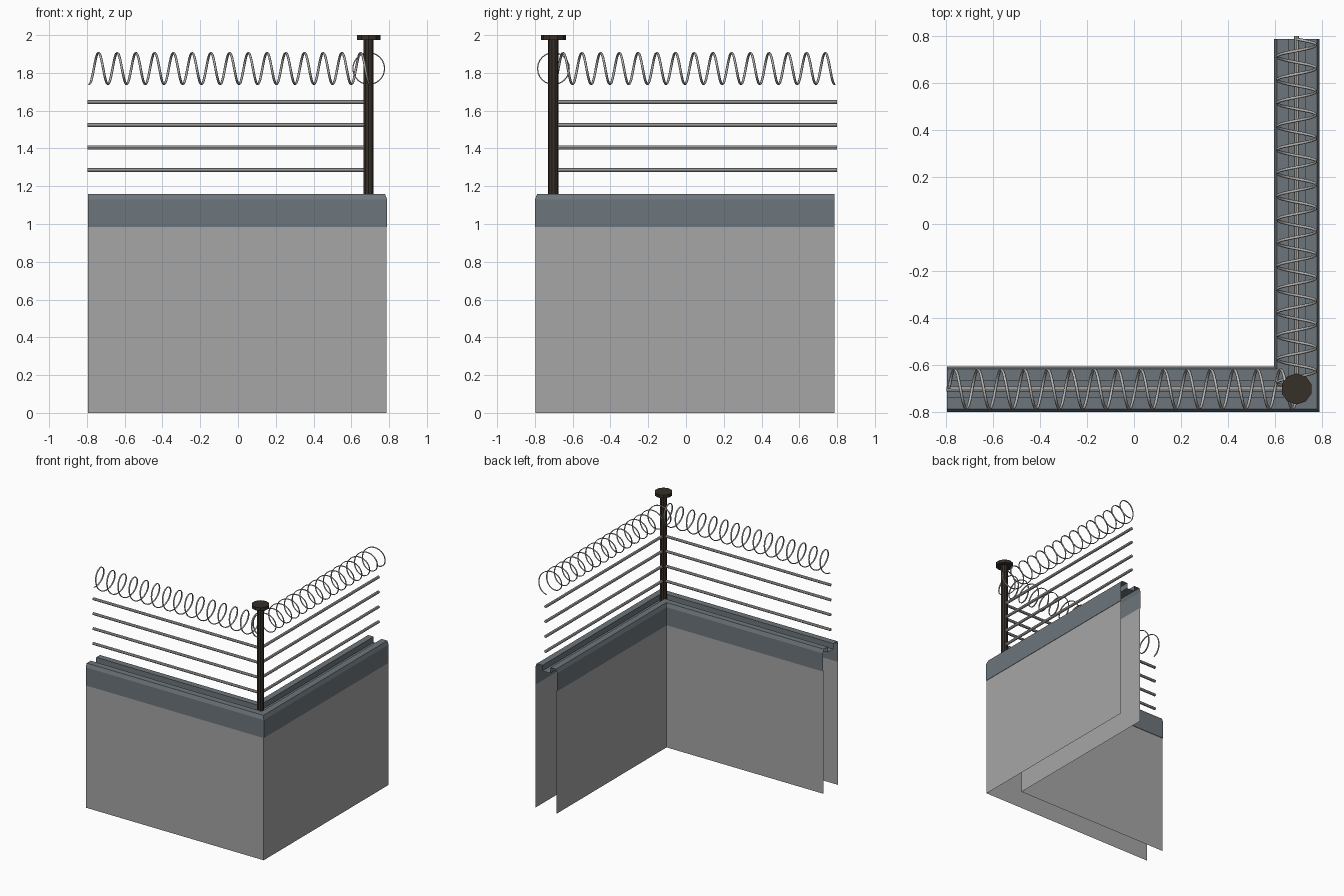
import bpy, bmesh, math
from mathutils import Vector, Matrix

if "Cube" in bpy.data.objects:
    bpy.data.objects.remove(bpy.data.objects["Cube"])

CX, CY = 0.692, -0.702          # corner of the wall centre line
X0, Y1 = -0.795, 0.787          # open ends of the two wall legs


def material(name, rgb):
    m = bpy.data.materials.new(name)
    m.diffuse_color = (*rgb, 1)
    m.use_nodes = True
    m.node_tree.nodes["Principled BSDF"].inputs["Base Color"].default_value = m.diffuse_color
    return m


WALL = material("wall grey", (0.38, 0.38, 0.38))
CAP = material("slate cap", (0.155, 0.18, 0.20))
POST = material("dark brown", (0.038, 0.029, 0.021))
WIRE = material("light steel", (0.50, 0.49, 0.48))


def finish(name, bm, mat, smooth=False):
    me = bpy.data.meshes.new(name)
    bm.to_mesh(me)
    bm.free()
    me.materials.append(mat)
    for p in me.polygons:
        p.use_smooth = smooth
    ob = bpy.data.objects.new(name, me)
    bpy.context.collection.objects.link(ob)
    return ob


def sweep_corner(name, profiles, mat):
    """Sweep (offset, height) profiles round the mitred L-shaped path."""
    bm = bmesh.new()
    for prof in profiles:
        rows = [[bm.verts.new(p) for p in
                 ((X0, CY - d, z), (CX + d, CY - d, z), (CX + d, Y1, z))]
                for d, z in prof]
        for a, b in zip(rows, rows[1:]):
            for k in range(2):
                bm.faces.new((a[k], a[k + 1], b[k + 1], b[k]))
    return finish(name, bm, mat)


def cylinder(bm, r, p0, p1, sides):
    p0, p1 = Vector(p0), Vector(p1)
    d = p1 - p0
    rot = Vector((0, 0, 1)).rotation_difference(d).to_matrix().to_4x4()
    bmesh.ops.create_cone(bm, cap_ends=True, segments=sides, radius1=r, radius2=r,
                          depth=d.length, matrix=Matrix.Translation((p0 + p1) / 2) @ rot)


# Wall sheets, hollow and open at the bottom
sweep_corner("wall", [[(0.095, 0), (0.095, 0.99)], [(-0.092, 0.99), (-0.092, 0)]], WALL)

# Cap with chamfered edges and a central channel
sweep_corner("wall_cap", [[
    (0.095, 0.985), (0.098, 0.985), (0.098, 1.13), (0.086, 1.16), (0.035, 1.16),
    (0.035, 1.115), (-0.035, 1.115), (-0.035, 1.16), (-0.084, 1.16),
    (-0.096, 1.13), (-0.096, 0.985), (-0.092, 0.985)]], CAP)

# Corner post with a flat disc on top
bm = bmesh.new()
cylinder(bm, 0.028, (CX, CY, 1.115), (CX, CY, 1.98), 10)
cylinder(bm, 0.066, (CX, CY, 1.975), (CX, CY, 2.0), 10)
finish("corner_post", bm, POST)

# Straight wires on both legs
bm = bmesh.new()
for z in (1.285, 1.405, 1.525, 1.645):
    cylinder(bm, 0.011, (-0.797, CY, z), (CX, CY, z), 8)
    cylinder(bm, 0.011, (CX, CY, z), (CX, 0.80, z), 8)
finish("straight_wires", bm, WIRE)


# Coiled wire: 15 turns swept along the leg
def coil(name, mat_world):
    bm = bmesh.new()
    turns, seg, length, r = 15, 24, 1.487, 0.084
    rings = []
    for i in range(turns * seg + 1):
        t = 2 * math.pi * i / seg
        ring = []
        for k in range(6):
            a = 2 * math.pi * k / 6
            rr = r + 0.0035 * math.sin(a)
            x = length * i / (turns * seg) + 0.0065 * math.cos(a)
            ring.append(bm.verts.new(mat_world @ Vector(
                (x, rr * math.sin(t), -rr * math.cos(t)))))
        rings.append(ring)
    for a, b in zip(rings, rings[1:]):
        for k in range(6):
            j = (k + 1) % 6
            bm.faces.new((a[k], a[j], b[j], b[k]))
    bm.faces.new(rings[0])
    bm.faces.new(rings[-1][::-1])
    bmesh.ops.recalc_face_normals(bm, faces=bm.faces[:])
    finish(name, bm, WIRE, True)


coil("front_coil", Matrix.Translation((-0.788, CY, 1.823)))
coil("side_coil", Matrix.Translation((CX, -0.70, 1.823)) @ Matrix.Rotation(math.pi / 2, 4, 'Z'))
